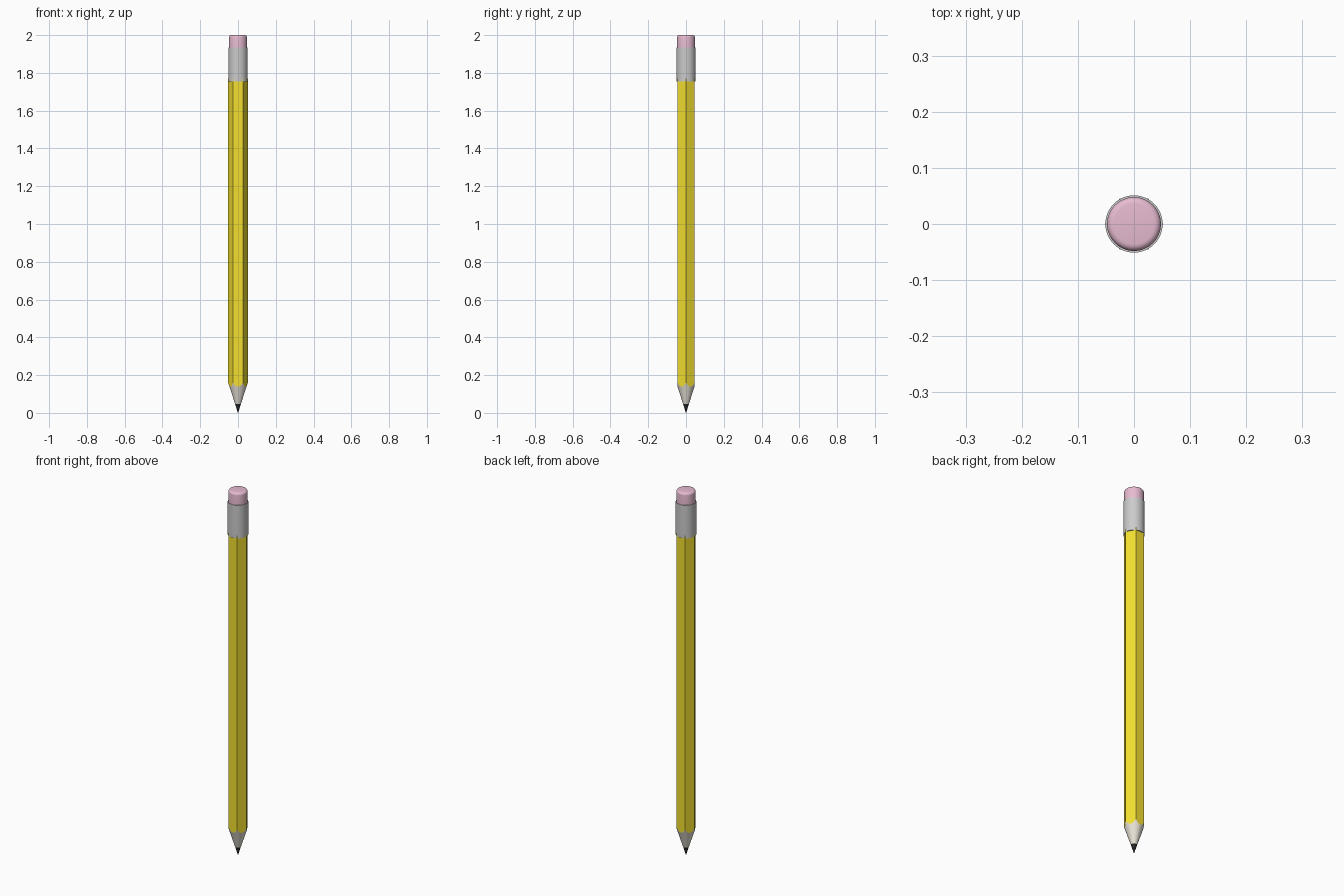
import bpy, bmesh, math
from math import cos, sin, pi

if "Cube" in bpy.data.objects:
    bpy.data.objects.remove(bpy.data.objects["Cube"])

R = 0.052                      # hexagon corner radius
APO = R * cos(pi / 6)
SLOPE = 0.16 / R               # height per radius of the sharpened cone
N = 48


def material(name, rgb):
    m = bpy.data.materials.new(name)
    m.diffuse_color = (*rgb, 1)
    m.use_nodes = True
    m.node_tree.nodes["Principled BSDF"].inputs["Base Color"].default_value = m.diffuse_color
    return m


def circle(r, z):
    return [(r * cos(2 * pi * i / N), r * sin(2 * pi * i / N), z) for i in range(N)]


def hexagon(z=None):
    # hexagon outline; without z it follows the sharpening cone (scalloped edge)
    pts = []
    for i in range(N):
        a = 2 * pi * i / N
        r = APO / cos(a % (pi / 3) - pi / 6)
        pts.append((r * cos(a), r * sin(a), r * SLOPE if z is None else z))
    return pts


def loft(name, rings, mat=None, cap_bottom=False, cap_top=False):
    bm = bmesh.new()
    loops = [[bm.verts.new(p) for p in ring] for ring in rings]
    for lo, hi in zip(loops, loops[1:]):
        for i in range(N):
            j = (i + 1) % N
            bm.faces.new((lo[i], lo[j], hi[j], hi[i]))
    if cap_bottom:
        bm.faces.new(loops[0][::-1])
    if cap_top:
        bm.faces.new(loops[-1])
    me = bpy.data.meshes.new(name)
    bm.to_mesh(me)
    bm.free()
    ob = bpy.data.objects.new(name, me)
    bpy.context.collection.objects.link(ob)
    if mat:
        me.materials.append(mat)
    bpy.ops.object.select_all(action='DESELECT')
    ob.select_set(True)
    bpy.context.view_layer.objects.active = ob
    bpy.ops.object.shade_smooth_by_angle(angle=math.radians(35))
    return ob


yellow = material("yellow_paint", (0.9, 0.74, 0.03))
wood = material("bare_wood", (0.83, 0.79, 0.7))
black = material("graphite", (0.02, 0.02, 0.02))
pink = material("pink_rubber", (0.8, 0.5, 0.64))

# Painted hexagonal body
loft("body", [hexagon(), hexagon(1.77)], yellow, cap_top=True)

# Sharpened wood cone and lead tip
lead_z = 0.046
loft("wood_cone", [circle(lead_z / SLOPE, lead_z), hexagon()], wood)
loft("lead_tip", [circle(0.0008, 0), circle(lead_z / SLOPE, lead_z)], black, cap_bottom=True)

# Metal ferrule
loft("ferrule", [circle(0.051, 1.755), circle(0.051, 1.935)], None, True, True)

# Eraser with a rounded rim
er, b = 0.048, 0.012
rim = [circle(er - b + b * cos(t * pi / 10), 2 - b + b * sin(t * pi / 10)) for t in range(6)]
loft("eraser", [circle(er, 1.92)] + rim, pink, True, True)
